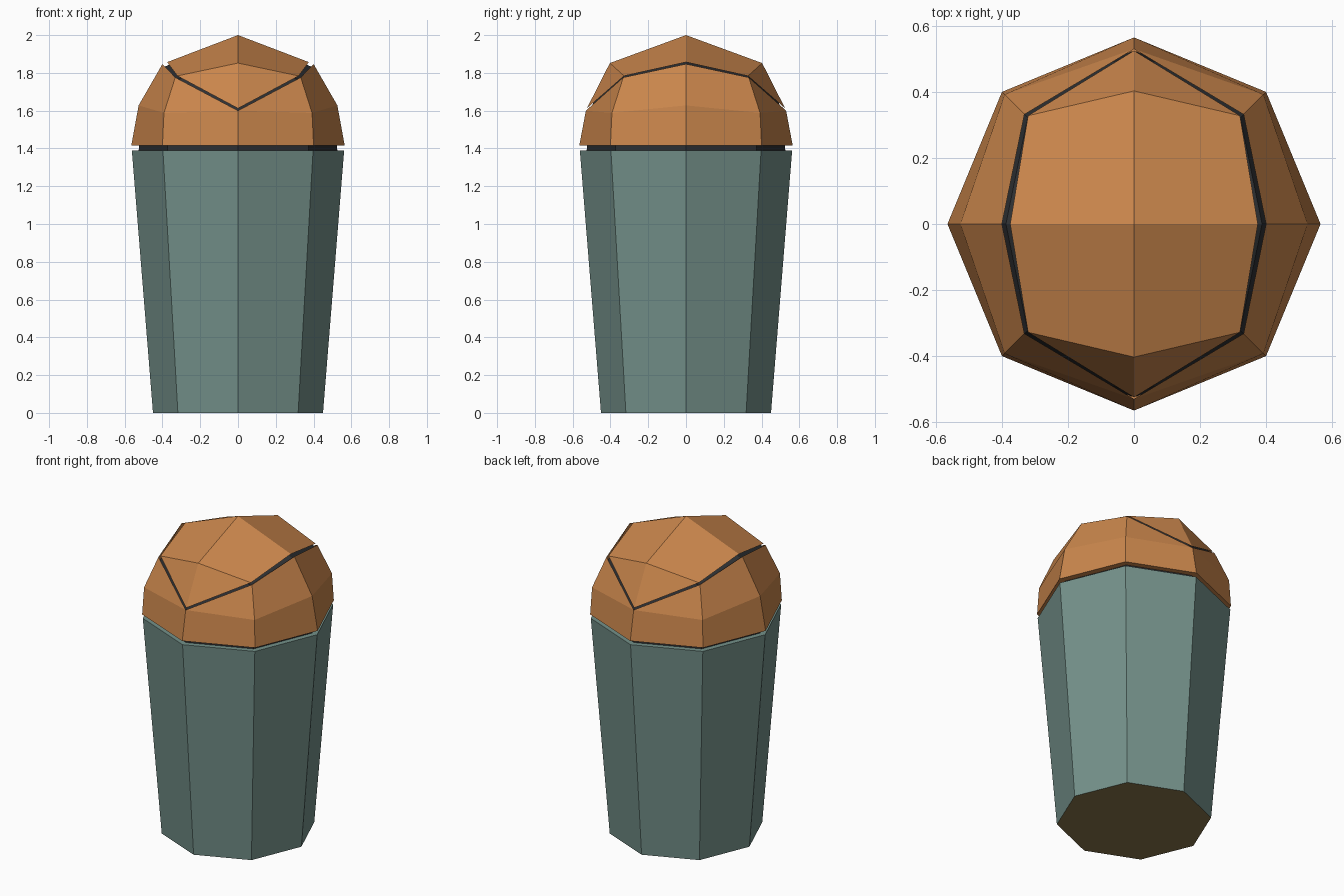
import bpy, bmesh, math
from mathutils import Vector

if "Cube" in bpy.data.objects:
    bpy.data.objects.remove(bpy.data.objects["Cube"])


def material(name, rgb):
    m = bpy.data.materials.new(name)
    lin = [((c / 255 + 0.055) / 1.055) ** 2.4 for c in rgb]
    m.diffuse_color = (*lin, 1)
    m.use_nodes = True
    m.node_tree.nodes["Principled BSDF"].inputs["Base Color"].default_value = m.diffuse_color
    return m


ORANGE = material("warm orange", (202, 134, 76))
TEAL = material("grey teal", (116, 145, 138))
KHAKI = material("dark khaki", (135, 118, 76))
DARK = material("charcoal", (45, 47, 50))


def finish(name, bm, mats):
    me = bpy.data.meshes.new(name)
    bm.to_mesh(me)
    bm.free()
    for m in mats:
        me.materials.append(m)
    ob = bpy.data.objects.new(name, me)
    bpy.context.collection.objects.link(ob)
    return ob


def four_quadrants(name, pts, faces, mat):
    """Repeat the faces of one quadrant in all four, facing outward."""
    bm = bmesh.new()
    for sx in (1, -1):
        for sy in (1, -1):
            for f in faces:
                bm.faces.new([bm.verts.new((sx * pts[k][0], sy * pts[k][1], pts[k][2])) for k in f])
    bmesh.ops.remove_doubles(bm, verts=bm.verts, dist=0.0005)
    for f in bm.faces:
        f.normal_update()
        if f.normal.dot(f.calc_center_median() - Vector((0, 0, 1.5))) < 0:
            f.normal_flip()
    return finish(name, bm, [mat])


# Tapered eight-sided body with a differently coloured base
bm = bmesh.new()
rings = []
for r, z in ((0.45, 0), (0.562, 1.39)):
    rings.append([bm.verts.new((r * math.cos(i * math.pi / 4), r * math.sin(i * math.pi / 4), z))
                  for i in range(8)])
for i in range(8):
    j = (i + 1) % 8
    bm.faces.new((rings[0][i], rings[0][j], rings[1][j], rings[1][i]))
bm.faces.new(rings[0][::-1])
bm.faces.new(rings[1])
for f in bm.faces:
    f.normal_update()
    f.material_index = 1 if f.normal.z < -0.9 else 0
finish("body", bm, [TEAL, KHAKI])

# Upper lid panel with pointed front and back flaps
top = {"A": (0, 0, 2), "B": (0.375, 0, 1.857), "C": (0.321, 0.328, 1.784),
       "D": (0, 0.403, 1.852), "E": (0, 0.525, 1.612)}
four_quadrants("lid_panel", top, ["ABCD", "DCE"], ORANGE)

# Lower dome ring, with a narrow underside
ring = {"B": (0.40, 0, 1.847), "C": (0.332, 0.332, 1.776), "E": (0, 0.53, 1.6),
        "F": (0.526, 0, 1.628), "G": (0.392, 0.392, 1.588),
        "H": (0.565, 0, 1.415), "I": (0.4, 0.4, 1.415), "J": (0, 0.565, 1.415),
        "K": (0.52, 0, 1.415), "L": (0.368, 0.368, 1.415), "M": (0, 0.52, 1.415)}
four_quadrants("lid_ring", ring, ["BCGF", "CEG", "FGIH", "GEJI", "HILK", "IJML"], ORANGE)

# Dark inner core that shows through the seams
core = {k: (x * 0.97, y * 0.97, 1.4 + (z - 1.4) * 0.97)
        for k, (x, y, z) in {**ring, "A": top["A"], "D": top["D"]}.items()}
core.update(H=(0.526, 0, 1.385), I=(0.372, 0.372, 1.385), J=(0, 0.526, 1.385))
four_quadrants("inner_core", core, ["ABCD", "DCE", "BCGF", "CEG", "FGIH", "GEJI"], DARK)
